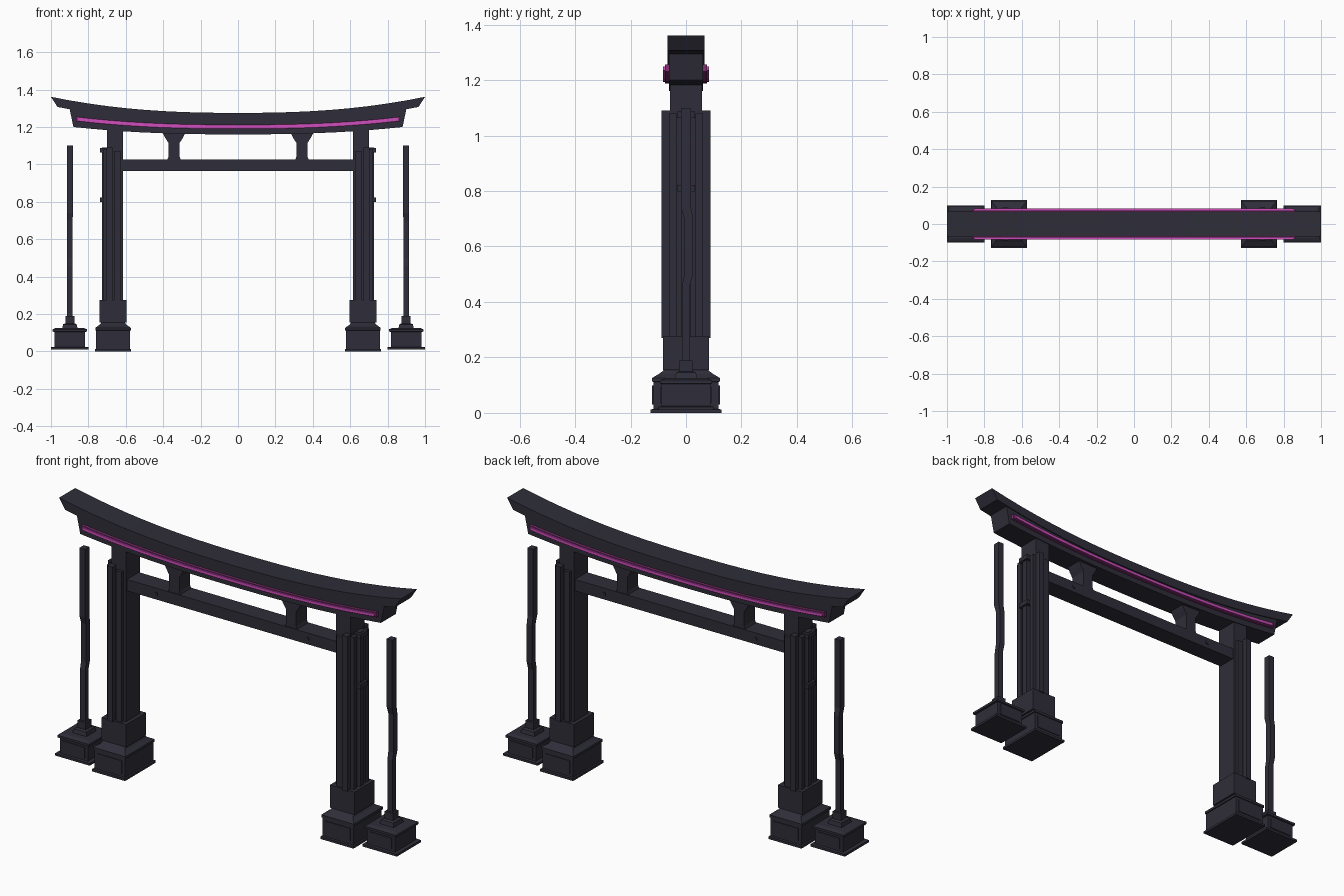
import bpy, bmesh

if "Cube" in bpy.data.objects:
    bpy.data.objects.remove(bpy.data.objects["Cube"])

def material(name, rgb):
    m = bpy.data.materials.new(name)
    m.diffuse_color = (*rgb, 1)
    m.use_nodes = True
    m.node_tree.nodes["Principled BSDF"].inputs["Base Color"].default_value = m.diffuse_color
    return m

DARK = material("charcoal", (0.028, 0.027, 0.041))
PINK = material("neon_pink", (0.62, 0.075, 0.50))
PLUM = material("dim_magenta", (0.22, 0.03, 0.17))

def finish(bm, name, mat):
    bmesh.ops.recalc_face_normals(bm, faces=bm.faces)
    me = bpy.data.meshes.new(name)
    bm.to_mesh(me)
    bm.free()
    me.materials.append(mat)
    ob = bpy.data.objects.new(name, me)
    bpy.context.collection.objects.link(ob)
    return ob

def loft(name, rings, mat=DARK):
    """Skin a list of equal-length point rings and cap both ends."""
    bm = bmesh.new()
    vs = [[bm.verts.new(p) for p in r] for r in rings]
    n = len(vs[0])
    for a, b in zip(vs, vs[1:]):
        for i in range(n):
            j = (i + 1) % n
            bm.faces.new((a[i], a[j], b[j], b[i]))
    bm.faces.new(vs[0])
    bm.faces.new(vs[-1])
    return finish(bm, name, mat)

def stack(name, cx, levels, mat=DARK):
    """Rectangular tower; each level is (z, half_x, half_y, y_offset)."""
    return loft(name, [[(cx - hx, oy - hy, z), (cx + hx, oy - hy, z),
                        (cx + hx, oy + hy, z), (cx - hx, oy + hy, z)]
                       for z, hx, hy, oy in levels], mat)

def box(name, x0, x1, y0, y1, z0, z1, mat=DARK):
    cx, cy = (x0 + x1) / 2, (y0 + y1) / 2
    hx, hy = abs(x1 - x0) / 2, abs(y1 - y0) / 2
    return stack(name, cx, [(z0, hx, hy, cy), (z1, hx, hy, cy)], mat)

def arc_beam(name, lo, hi, xlo, xhi, y0, y1, mat=DARK, n=20):
    """Upswept beam: lo/hi give heights, xlo/xhi the half lengths below and above."""
    rings = []
    for i in range(n + 1):
        t = 2 * i / n - 1
        a, b = t * xlo, t * xhi
        rings.append([(a, y0, lo(a)), (a, y1, lo(a)), (b, y1, hi(b)), (b, y0, hi(b))])
    return loft(name, rings, mat)

def curve(base, rise, p=2.4):
    return lambda x: base + rise * abs(x) ** p

# Double upswept top beam
arc_beam("top_beam", curve(1.226, 0.088), curve(1.275, 0.086), 0.965, 1.0, -0.067, 0.067)
arc_beam("under_beam", curve(1.16, 0.054), curve(1.228, 0.086), 0.88, 0.90, -0.062, 0.062)

# Light strips with dim edges on both faces of the beam
for side, f in (("front", -1), ("back", 1)):
    arc_beam("strip_housing_" + side, curve(1.188, 0.06), curve(1.213, 0.06),
             0.865, 0.865, f * 0.06, f * 0.076, PLUM)
    arc_beam("light_strip_" + side, curve(1.193, 0.06), curve(1.208, 0.06),
             0.855, 0.855, f * 0.07, f * 0.083, PINK)

# Tie beam
box("tie_beam", -0.63, 0.63, -0.05, 0.05, 0.965, 1.025)

for s, tag in ((-1, "left"), (1, "right")):
    def part(name, x0, x1, *rest):
        return box(f"{name}_{tag}", s * x0, s * x1, *rest)

    # Strut with flared head
    stack("strut_" + tag, s * 0.342, [(1.02, 0.038, 0.045, 0), (1.04, 0.030, 0.045, 0),
          (1.115, 0.030, 0.045, 0), (1.14, 0.046, 0.045, 0), (1.175, 0.064, 0.045, 0)])
    for f in (-1, 1):
        part("tie_bolt", 0.435, 0.45, f * 0.048, f * 0.055, 0.988, 1.003)

    # Column with front and back boards and outer pipe
    part("column", 0.615, 0.70, -0.058, 0.058, 0.15, 1.185)
    for f in (-1, 1):
        part("column_board", 0.628, 0.662, f * 0.05, f * 0.075, 0.27, 1.07)
        part("column_rib", 0.672, 0.702, f * 0.05, f * 0.089, 0.27, 1.09)
        part("edge_rib", 0.69, 0.722, f * 0.035, f * 0.062, 0.27, 1.08)
    part("outer_pipe", 0.69, 0.727, -0.016, 0.016, 0.25, 1.09)
    for z in (0.81, 1.075):
        part("pipe_clip", 0.70, 0.738, -0.032, 0.032, z - 0.012, z + 0.012)

    # Column footing: flange, body, sloped shoulder, neck and collar
    cx = s * 0.668
    stack("column_plinth_" + tag, cx, [(0, 0.097, 0.128, 0), (0.012, 0.097, 0.128, 0),
          (0.014, 0.090, 0.118, 0), (0.112, 0.090, 0.118, 0), (0.113, 0.095, 0.122, 0),
          (0.126, 0.095, 0.122, 0), (0.142, 0.072, 0.095, 0), (0.158, 0.060, 0.075, 0)])
    stack("column_collar_" + tag, cx, [(0.155, 0.072, 0.083, 0), (0.275, 0.072, 0.083, 0)])
    for f in (-1, 1):
        part("plinth_panel", 0.595, 0.741, f * 0.115, f * 0.122, 0.03, 0.098)

    # Side post: footing, socket and slightly kinked pole
    px = s * 0.899
    stack("post_plinth_" + tag, px, [(0.01, 0.101, 0.10, 0), (0.022, 0.101, 0.10, 0),
          (0.024, 0.082, 0.088, 0), (0.104, 0.082, 0.088, 0), (0.106, 0.092, 0.094, 0),
          (0.118, 0.092, 0.094, 0), (0.125, 0.075, 0.075, 0)])
    stack("post_socket_" + tag, px, [(0.12, 0.042, 0.042, 0), (0.145, 0.036, 0.036, 0),
          (0.150, 0.024, 0.024, 0), (0.188, 0.024, 0.024, 0)])
    for f in (-1, 1):
        part("post_panel", 0.835, 0.963, f * 0.085, f * 0.092, 0.036, 0.094)
    stack("post_" + tag, px, [(0.15, 0.015, 0.014, 0), (0.46, 0.015, 0.014, 0),
          (0.50, 0.015, 0.016, 0.010), (0.70, 0.015, 0.016, 0.010),
          (0.74, 0.016, 0.018, 0), (1.10, 0.016, 0.018, 0)])
